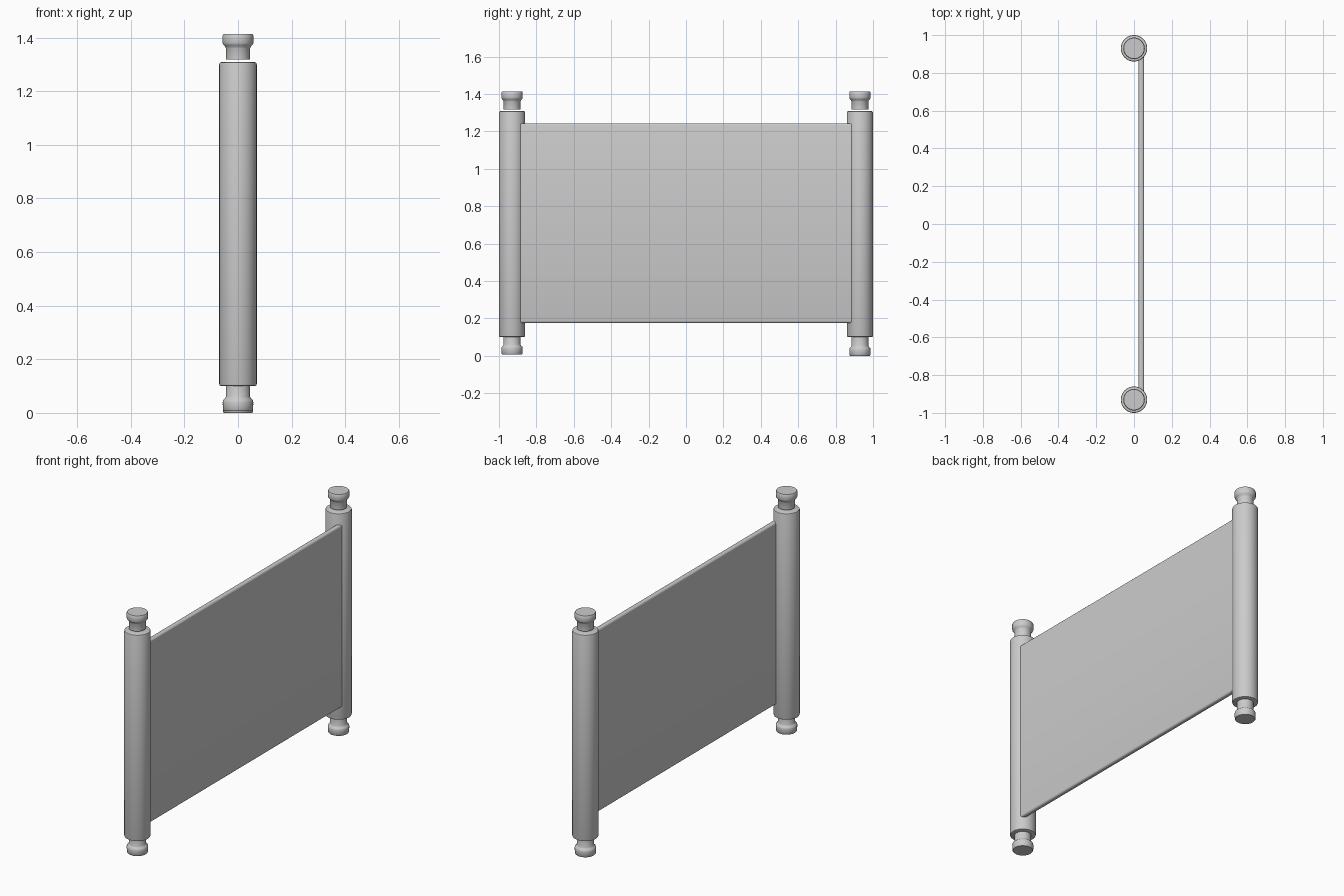
import bpy, bmesh, math

if "Cube" in bpy.data.objects:
    bpy.data.objects.remove(bpy.data.objects["Cube"], do_unlink=True)

grey = bpy.data.materials.new("plain_grey")
grey.use_nodes = True
grey.diffuse_color = (0.6, 0.6, 0.6, 1)
grey.node_tree.nodes["Principled BSDF"].inputs["Base Color"].default_value = (0.6, 0.6, 0.6, 1)


def finish(bm, name, location):
    bmesh.ops.recalc_face_normals(bm, faces=bm.faces)
    mesh = bpy.data.meshes.new(name)
    bm.to_mesh(mesh)
    bm.free()
    mesh.materials.append(grey)
    obj = bpy.data.objects.new(name, mesh)
    obj.location = location
    bpy.context.collection.objects.link(obj)
    bpy.ops.object.select_all(action="DESELECT")
    obj.select_set(True)
    bpy.context.view_layer.objects.active = obj
    bpy.ops.object.shade_smooth_by_angle(angle=math.radians(35))
    return obj


def turned(name, profile, location, sides=40):
    """Lathe a closed solid from (radius, height) points."""
    bm = bmesh.new()
    rings = []
    for r, z in profile:
        rings.append([bm.verts.new((r * math.cos(2 * math.pi * i / sides),
                                    r * math.sin(2 * math.pi * i / sides), z))
                      for i in range(sides)])
    for low, high in zip(rings, rings[1:]):
        for i in range(sides):
            j = (i + 1) % sides
            bm.faces.new((low[i], low[j], high[j], high[i]))
    bm.faces.new(rings[0])
    bm.faces.new(rings[-1])
    return finish(bm, name, location)


# Turned profiles, bottom to top
ROLLER = [(0.063, 0.1), (0.068, 0.102), (0.07, 0.108),
          (0.07, 1.3), (0.068, 1.306), (0.063, 1.308)]
TOP_KNOB = [(0.045, 1.318), (0.045, 1.36), (0.048, 1.366), (0.055, 1.374),
            (0.057, 1.378), (0.057, 1.408), (0.054, 1.413)]
BOTTOM_KNOB = [(0.053, 0.0), (0.056, 0.004), (0.057, 0.034), (0.055, 0.041),
               (0.048, 0.047), (0.045, 0.053), (0.045, 0.104)]

# Two rollers with knobs; the front lower knob sits slightly higher
for side, y, lift in (("front", -0.93, 0.007), ("back", 0.93, 0)):
    turned(side + "_roller", ROLLER, (0, y, 0))
    turned(side + "_top_knob", TOP_KNOB, (0, y, 0))
    turned(side + "_bottom_knob", BOTTOM_KNOB, (0, y, lift))

# Stretched sheet with rounded edges, its ends sunk into the rollers
bm = bmesh.new()
bmesh.ops.create_cube(bm, size=1)
bmesh.ops.scale(bm, vec=(0.03, 1.8, 1.068), verts=bm.verts)
long_edges = [e for e in bm.edges if abs(e.verts[0].co.y - e.verts[1].co.y) > 1]
bmesh.ops.bevel(bm, geom=long_edges, offset=0.011, segments=3, profile=0.5, affect="EDGES")
finish(bm, "sheet", (0.039, 0, 0.709))
